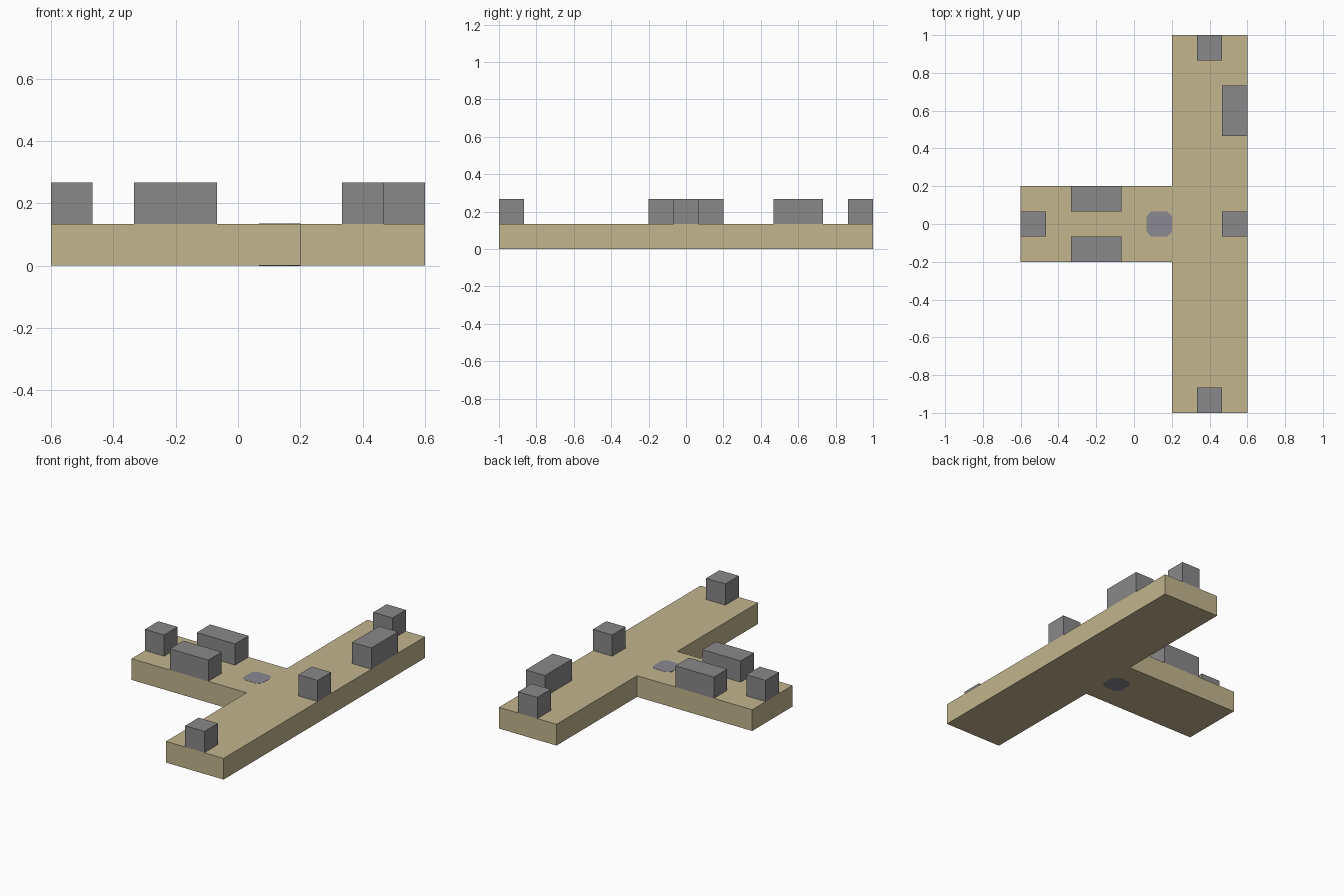
import bpy
import bmesh

U = 2 / 15  # one grid cell
H = U       # slab thickness and block height

cube = bpy.data.objects.get("Cube")
if cube:
    bpy.data.objects.remove(cube, do_unlink=True)


def material(name, color):
    mat = bpy.data.materials.new(name)
    mat.use_nodes = True
    mat.diffuse_color = (*color, 1)
    mat.node_tree.nodes["Principled BSDF"].inputs["Base Color"].default_value = (*color, 1)
    return mat


def prism(name, outline, z0, z1, mat):
    """Extrude a flat outline between two heights."""
    bm = bmesh.new()
    face = bm.faces.new([bm.verts.new((x, y, z0)) for x, y in outline])
    top = bmesh.ops.extrude_face_region(bm, geom=[face])["geom"]
    verts = [v for v in top if isinstance(v, bmesh.types.BMVert)]
    bmesh.ops.translate(bm, verts=verts, vec=(0, 0, z1 - z0))
    bmesh.ops.recalc_face_normals(bm, faces=bm.faces)
    mesh = bpy.data.meshes.new(name)
    bm.to_mesh(mesh)
    bm.free()
    mesh.materials.append(mat)
    obj = bpy.data.objects.new(name, mesh)
    bpy.context.collection.objects.link(obj)
    return obj


def block(name, x, y, width=1, depth=1):
    """Block on the slab; centre and size in grid cells."""
    x0, x1 = (x - width / 2) * U, (x + width / 2) * U
    y0, y1 = (y - depth / 2) * U, (y + depth / 2) * U
    return prism(name, [(x0, y0), (x1, y0), (x1, y1), (x0, y1)], H, 2 * H, grey)


sand = material("sand", (0.54, 0.46, 0.27))
grey = material("grey", (0.25, 0.25, 0.25))
slate = material("slate grey", (0.25, 0.25, 0.28))

# T-shaped floor slab
prism("floor_slab", [(-0.6, -0.2), (0.2, -0.2), (0.2, -1), (0.6, -1),
                     (0.6, 1), (0.2, 1), (0.2, 0.2), (-0.6, 0.2)], 0, H, sand)

# Raised blocks
block("arm_end_block", -4, 0)
for side, y in (("front", -1), ("back", 1)):
    block(f"arm_{side}_block", -1.5, y, width=2)
block("spine_middle_block", 4, 0)
block("spine_side_block", 4, 4.5, depth=2)
for side, y in (("front", -7), ("back", 7)):
    block(f"spine_{side}_block", 3, y)

# Flush plug through the slab, with clipped corners
r, c = U / 2, 0.042
corners = [(-c, -r), (c, -r), (r, -c), (r, c), (c, r), (-c, r), (-r, c), (-r, -c)]
prism("floor_plug", [(U + x, y) for x, y in corners], -0.001, H + 0.001, slate)
